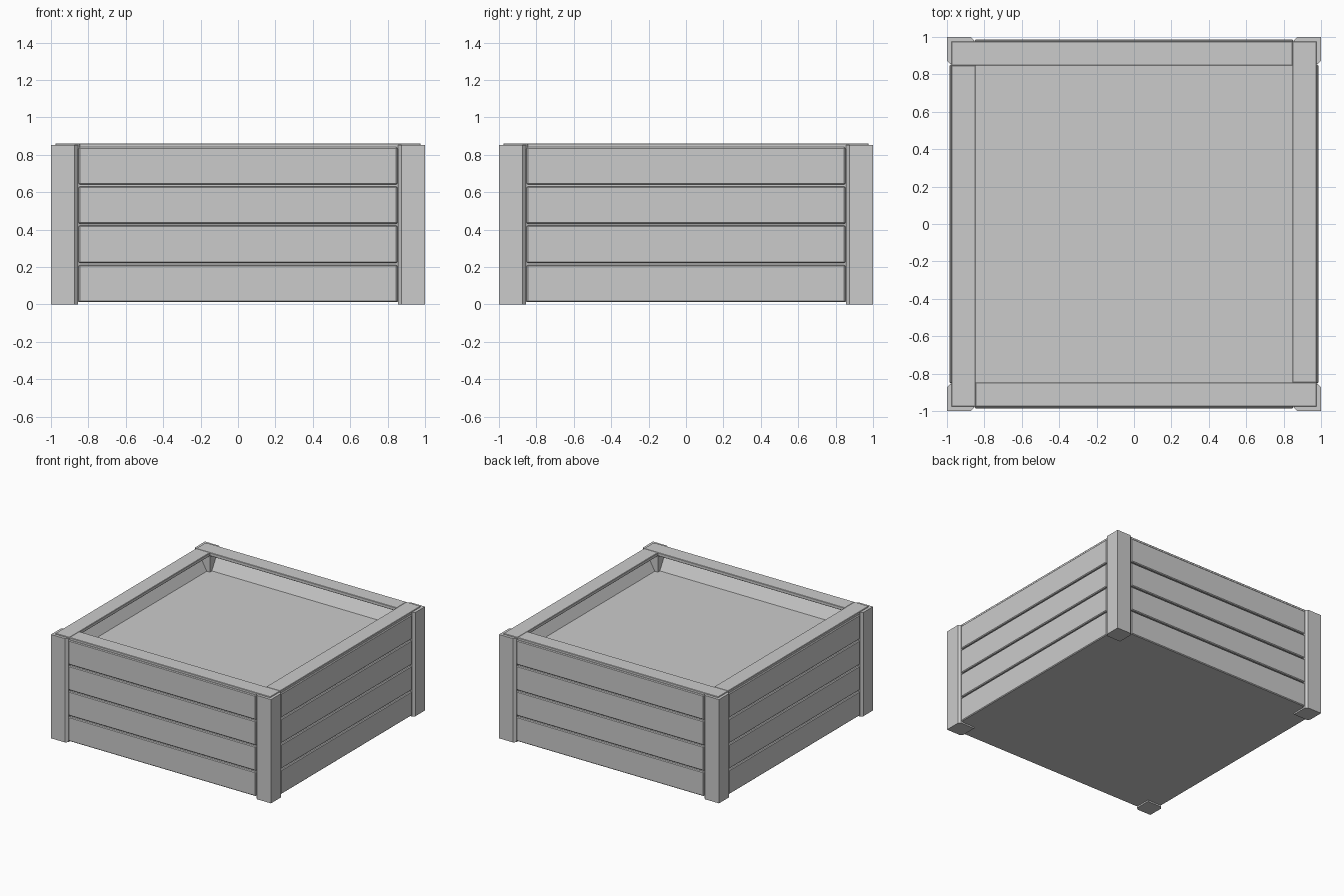
import bpy, bmesh
from math import pi
from mathutils import Matrix

if "Cube" in bpy.data.objects:
    bpy.data.objects.remove(bpy.data.objects["Cube"])


def finish(name, bm):
    bmesh.ops.recalc_face_normals(bm, faces=bm.faces)
    me = bpy.data.meshes.new(name)
    bm.to_mesh(me)
    bm.free()
    ob = bpy.data.objects.new(name, me)
    bpy.context.collection.objects.link(ob)
    return ob


def prism(name, pts, z0, z1, turn=0, bevel=0):
    bm = bmesh.new()
    face = bm.faces.new([bm.verts.new((x, y, z0)) for x, y in pts])
    up = bmesh.ops.extrude_face_region(bm, geom=[face])["geom"]
    for v in up:
        if isinstance(v, bmesh.types.BMVert):
            v.co.z = z1
    bm.transform(Matrix.Rotation(turn * pi / 2, 4, 'Z'))
    ob = finish(name, bm)
    if bevel:
        mod = ob.modifiers.new("Bevel", 'BEVEL')
        mod.width = bevel
        mod.segments = 1
    return ob


def rect(x0, x1, y0, y1):
    return [(x0, y0), (x1, y0), (x1, y1), (x0, y1)]


# Inner walls and soil: a block with its top sunk
bm = bmesh.new()
bmesh.ops.create_cube(bm, size=1)
for v in bm.verts:
    v.co = (v.co.x * 1.93, v.co.y * 1.93, 0.84 if v.co.z > 0 else 0.012)
bm.faces.ensure_lookup_table()
top = max(bm.faces, key=lambda f: f.calc_center_median().z)
bmesh.ops.inset_region(bm, faces=[top], thickness=0.117)
for v in top.verts:
    v.co.z = 0.695
inner = finish("inner_walls_and_soil", bm)

# Corner post outline with chamfers beside the planks
post = [(-1, -1), (-0.873, -1), (-0.855, -0.982), (-0.855, -0.855),
        (-0.982, -0.855), (-1, -0.873)]

for i, side in enumerate(("front", "right", "back", "left")):
    prism(f"{side}_post", post, 0, 0.853, i)
    # Four stacked planks
    for k in range(4):
        z = 0.012 + k * 0.2095
        prism(f"{side}_plank_{k + 1}", rect(-0.852, 0.852, -0.987, -0.94),
              z, z + 0.2 , i, 0.006)
    # Capping rail, laid in a pinwheel
    prism(f"{side}_cap_rail", rect(-0.849, 0.977, -0.977, -0.848),
          0.832, 0.86, i, 0.003)
